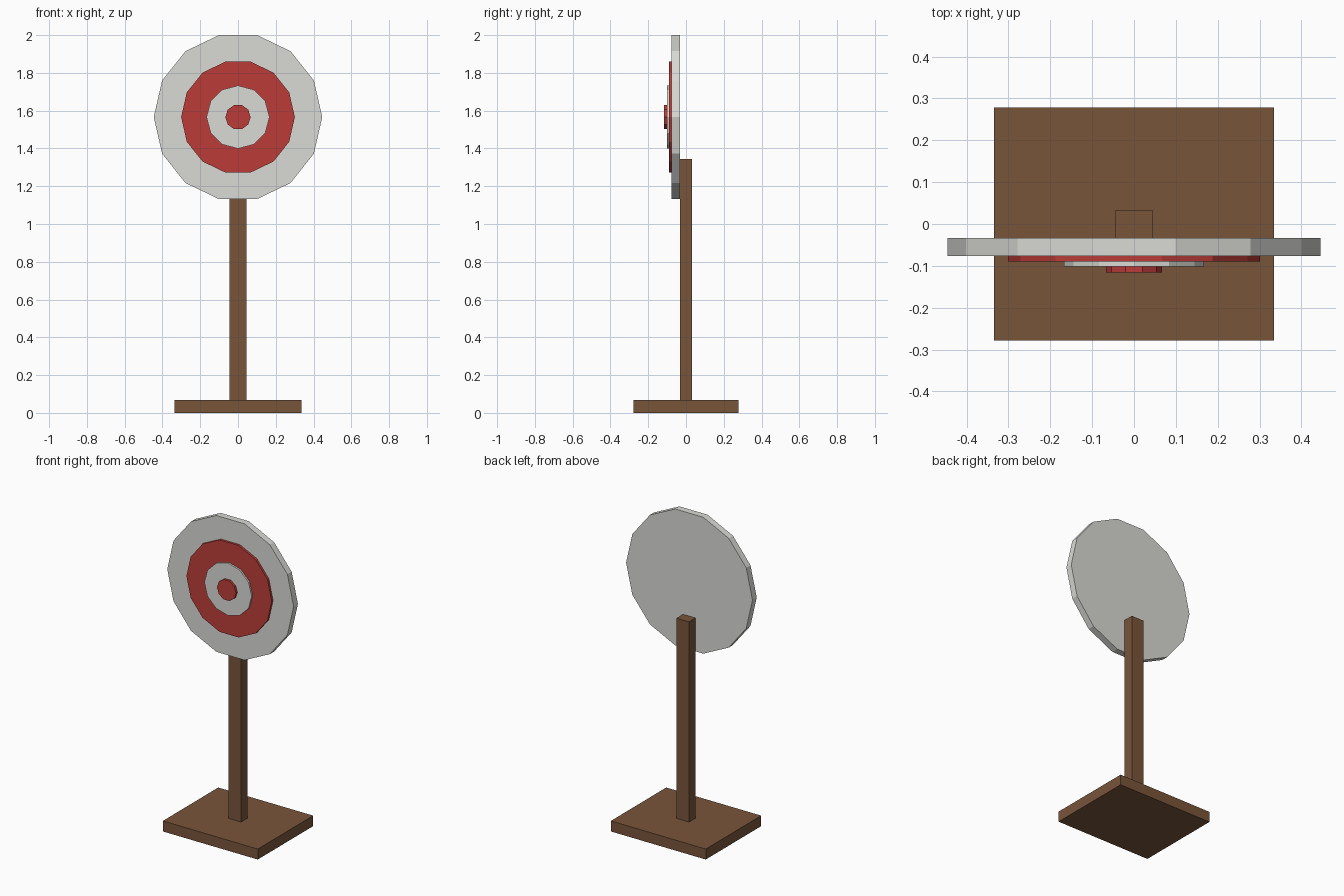
import bpy, math

if "Cube" in bpy.data.objects:
    bpy.data.objects.remove(bpy.data.objects["Cube"])

def material(name, rgb):
    m = bpy.data.materials.new(name)
    m.diffuse_color = (*rgb, 1)
    m.use_nodes = True
    m.node_tree.nodes["Principled BSDF"].inputs["Base Color"].default_value = m.diffuse_color
    return m

wood = material("brown wood", (0.19, 0.09, 0.042))
white = material("off white", (0.70, 0.70, 0.67))
red = material("target red", (0.50, 0.046, 0.040))

def box(name, lo, hi, mat):
    bpy.ops.mesh.primitive_cube_add(size=1, location=[(a + b) / 2 for a, b in zip(lo, hi)])
    o = bpy.context.object
    o.name = name
    o.scale = [b - a for a, b in zip(lo, hi)]
    bpy.ops.object.transform_apply(location=False, rotation=False, scale=True)
    o.data.materials.append(mat)

def disc(name, radius, sides, front, back, mat):
    # n-gon prism facing -y, with a corner on the +x axis
    ring = [(radius * math.cos(2 * math.pi * i / sides),
             radius * math.sin(2 * math.pi * i / sides)) for i in range(sides)]
    verts = [(x, y, z) for y in (front, back) for x, z in ring]
    faces = [list(range(sides)), list(range(2 * sides - 1, sides - 1, -1))]
    for i in range(sides):
        j = (i + 1) % sides
        faces.append([j, i, i + sides, j + sides])
    me = bpy.data.meshes.new(name)
    me.from_pydata(verts, [], faces)
    me.materials.append(mat)
    o = bpy.data.objects.new(name, me)
    o.location.z = 1.566
    bpy.context.collection.objects.link(o)

# stand
box("base", (-0.335, -0.279, 0), (0.335, 0.279, 0.067), wood)
box("post", (-0.044, -0.033, 0.067), (0.044, 0.033, 1.344), wood)

# stacked target discs
disc("target_board", 0.446, 14, -0.076, -0.033, white)
disc("red_ring", 0.301, 14, -0.090, -0.076, red)
disc("white_ring", 0.167, 12, -0.101, -0.090, white)
disc("bullseye", 0.067, 10, -0.116, -0.101, red)
